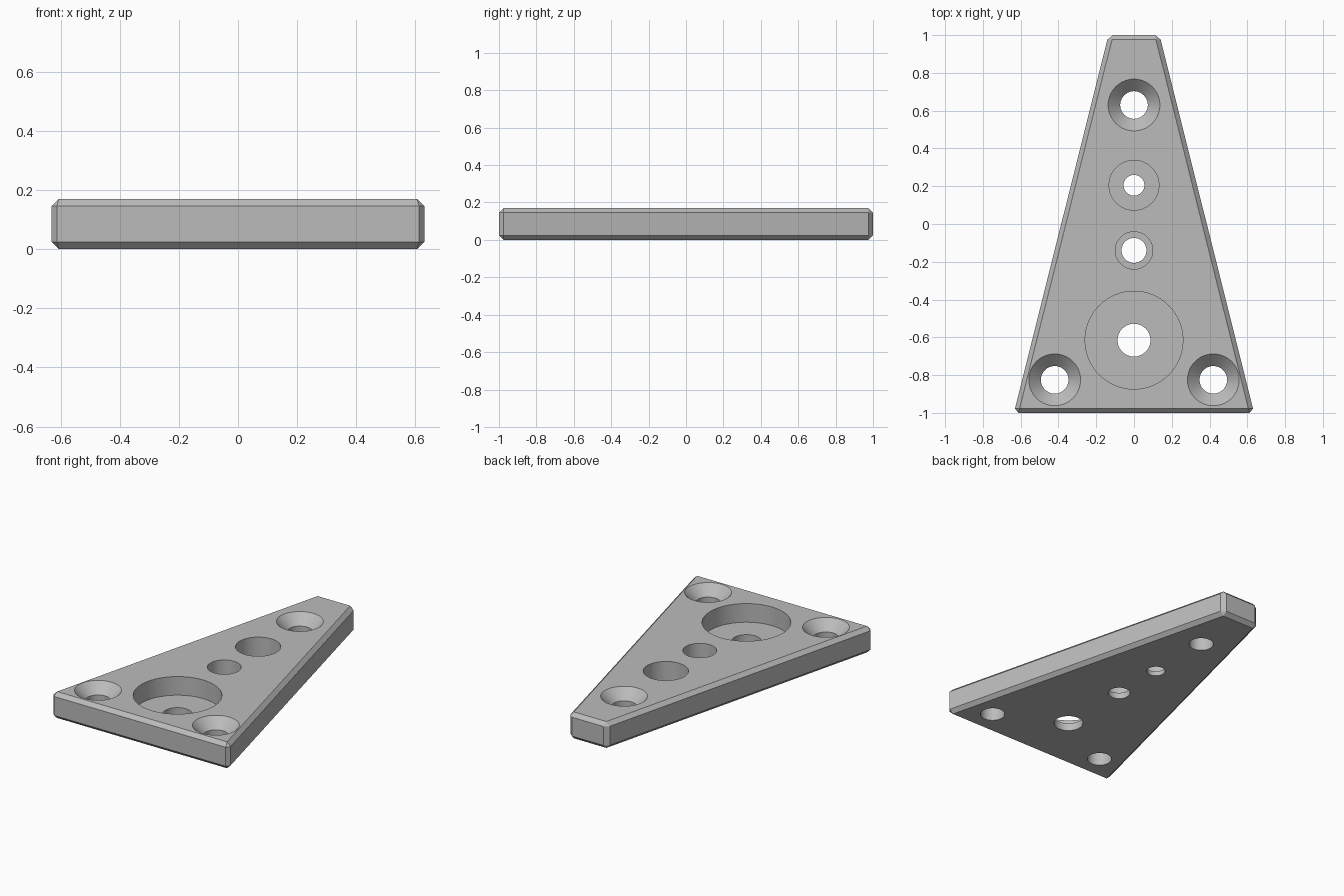
import bpy, bmesh, math

default = bpy.data.objects.get("Cube")
if default:
    bpy.data.objects.remove(default, do_unlink=True)

HEIGHT = 0.17
CHAMFER = 0.024
SIDES = 64


def make_object(name, bm):
    bmesh.ops.recalc_face_normals(bm, faces=bm.faces)
    mesh = bpy.data.meshes.new(name)
    bm.to_mesh(mesh)
    bm.free()
    obj = bpy.data.objects.new(name, mesh)
    bpy.context.collection.objects.link(obj)
    return obj


def add_lathe(bm, x, y, profile):
    """Closed solid of revolution from (radius, height) pairs, bottom to top."""
    rings = []
    for radius, z in profile:
        ring = []
        for i in range(SIDES):
            a = math.tau * i / SIDES
            ring.append(bm.verts.new((x + radius * math.cos(a), y + radius * math.sin(a), z)))
        rings.append(ring)
    for low, high in zip(rings, rings[1:]):
        for i in range(SIDES):
            j = (i + 1) % SIDES
            bm.faces.new((low[i], low[j], high[j], high[i]))
    bm.faces.new(rings[0][::-1])
    bm.faces.new(rings[-1])


def countersink(bm, x, y, hole, rim):
    seat = HEIGHT - (rim - hole)
    add_lathe(bm, x, y, [(hole, -0.1), (hole, seat), (rim + 0.05, HEIGHT + 0.05)])


def counterbore(bm, x, y, hole, bore, floor):
    add_lathe(bm, x, y, [(hole, -0.1), (hole, floor), (bore, floor), (bore, HEIGHT + 0.1)])


# Tapered plate with chamfered edges
bm = bmesh.new()
outline = [(-0.636, -1), (0.636, -1), (0.135, 1), (-0.135, 1)]
base = bm.faces.new([bm.verts.new((x, y, 0)) for x, y in outline])
extruded = bmesh.ops.extrude_face_region(bm, geom=[base])["geom"]
bmesh.ops.translate(bm, vec=(0, 0, HEIGHT),
                    verts=[v for v in extruded if isinstance(v, bmesh.types.BMVert)])
bmesh.ops.recalc_face_normals(bm, faces=bm.faces)
bmesh.ops.bevel(bm, geom=bm.edges[:], offset=CHAMFER, segments=1,
                affect='EDGES', clamp_overlap=True)
plate = make_object("tapered_plate", bm)

# Screw holes and stepped bores
bm = bmesh.new()
for x, y in [(0, 0.63), (-0.42, -0.825), (0.42, -0.825)]:
    countersink(bm, x, y, 0.073, 0.137)
counterbore(bm, 0, 0.205, 0.055, 0.132, 0.03)
counterbore(bm, 0, -0.14, 0.066, 0.099, 0.04)
counterbore(bm, 0, -0.615, 0.087, 0.259, 0.05)
cutter = make_object("hole_cutter", bm)
cutter.hide_render = True

cut = plate.modifiers.new("holes", 'BOOLEAN')
cut.operation = 'DIFFERENCE'
cut.solver = 'EXACT'
cut.object = cutter
bpy.ops.object.select_all(action='DESELECT')
plate.select_set(True)
bpy.context.view_layer.objects.active = plate
bpy.ops.object.modifier_apply(modifier=cut.name)
bpy.data.objects.remove(cutter, do_unlink=True)

# Plain grey finish
grey = bpy.data.materials.new("plain_grey")
grey.use_nodes = True
colour = (0.5, 0.5, 0.5, 1)
grey.diffuse_color = colour
grey.node_tree.nodes["Principled BSDF"].inputs["Base Color"].default_value = colour
plate.data.materials.clear()
plate.data.materials.append(grey)
bpy.ops.object.shade_smooth_by_angle(angle=math.radians(25))
